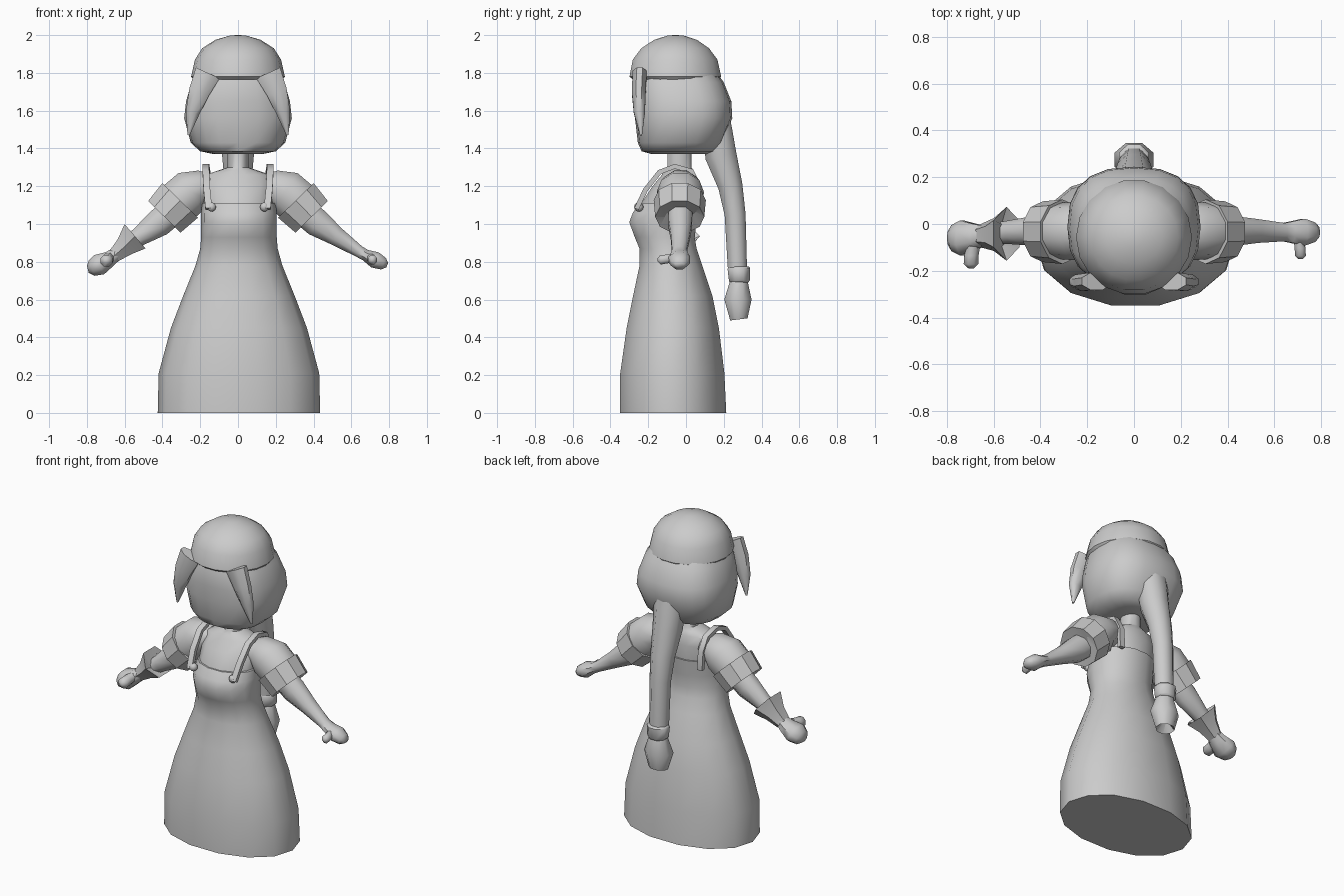
import bpy, bmesh, math
from mathutils import Vector as V

grey = bpy.data.materials.new("plain_grey")
grey.diffuse_color = (0.6, 0.6, 0.6, 1)


def finish(name, bm, angle=50):
    bmesh.ops.remove_doubles(bm, verts=bm.verts, dist=1e-5)
    bmesh.ops.recalc_face_normals(bm, faces=bm.faces)
    me = bpy.data.meshes.new(name)
    bm.to_mesh(me)
    bm.free()
    me.materials.append(grey)
    ob = bpy.data.objects.new(name, me)
    bpy.context.collection.objects.link(ob)
    bpy.ops.object.select_all(action='DESELECT')
    ob.select_set(True)
    bpy.context.view_layer.objects.active = ob
    bpy.ops.object.shade_smooth_by_angle(angle=math.radians(angle))
    return ob


def bridge(name, loops, angle=50, cap=(True, True)):
    bm = bmesh.new()
    rings = [[bm.verts.new(p) for p in lp] for lp in loops]
    n = len(rings[0])
    for a, b in zip(rings, rings[1:]):
        for i in range(n):
            j = (i + 1) % n
            bm.faces.new((a[i], a[j], b[j], b[i]))
    if cap[0]:
        bm.faces.new(rings[0])
    if cap[1]:
        bm.faces.new(rings[-1])
    return finish(name, bm, angle)


def stack(name, rows, n=16, power=1.0, cx=0.0, angle=50):
    """Horizontal rings from rows of (z, half width, front y, back y)."""
    loops = []
    for z, rx, yf, yb in rows:
        lp = []
        for i in range(n):
            a = 2 * math.pi * i / n
            c, s = math.cos(a), math.sin(a)
            x = math.copysign(abs(c) ** power, c) * rx
            y = math.copysign(abs(s) ** power, s) * (yb - yf) / 2
            lp.append((cx + x, (yf + yb) / 2 + y, z))
        loops.append(lp)
    return bridge(name, loops, angle)


def tube(name, rows, n=8, side=(0, 1, 0), angle=50, cap=(True, True), turn=0.5):
    """Rings along a path from rows of (centre, radius across, radius along side)."""
    side = V(side)
    pts = [V(r[0]) for r in rows]
    loops = []
    for k, (c, ra, rb) in enumerate(rows):
        t = (pts[min(k + 1, len(pts) - 1)] - pts[max(k - 1, 0)]).normalized()
        up = side.cross(t).normalized()
        lp = []
        for i in range(n):
            a = 2 * math.pi * (i + turn) / n
            lp.append(V(c) + up * ra * math.cos(a) + side * rb * math.sin(a))
        loops.append(lp)
    return bridge(name, loops, angle, cap)


def ball(name, centre, r, scale=(1, 1, 1)):
    bm = bmesh.new()
    bmesh.ops.create_uvsphere(bm, u_segments=10, v_segments=6, radius=r)
    for v in bm.verts:
        v.co = V([v.co[i] * scale[i] + centre[i] for i in range(3)])
    return finish(name, bm)


# Dress: skirt, waist and bib
stack("dress", [(0, .43, -.355, .22), (.21, .425, -.355, .21), (.45, .36, -.32, .18),
                (.62, .295, -.285, .145), (.78, .23, -.25, .09), (.87, .205, -.25, .06),
                (.93, .2, -.275, .05), (1.01, .2, -.305, .06), (1.06, .2, -.285, .065),
                (1.11, .195, -.25, .07)], 14, .95, .005)

# Upper body and neck
stack("shirt", [(1.0, .18, -.26, .05), (1.11, .185, -.24, .06), (1.2, .19, -.18, .06),
                (1.26, .175, -.13, .05), (1.285, .1, -.115, .04), (1.3, .055, -.1, .03),
                (1.42, .055, -.1, .03)], 14)

# Head with the hair mass behind
stack("head", [(1.37, .13, -.18, .11), (1.385, .2, -.235, .15), (1.43, .25, -.255, .19),
               (1.56, .285, -.27, .245), (1.65, .275, -.275, .24), (1.75, .245, -.27, .2),
               (1.82, .2, -.24, .15)], 20, .8)

# Cap with a turned-in rim
stack("cap", [(1.785, .2, -.25, .14), (1.765, .235, -.285, .175), (1.78, .248, -.303, .19),
              (1.87, .228, -.285, .17), (1.93, .19, -.24, .125), (1.975, .12, -.17, .06),
              (1.997, .045, -.1, -.01), (2.0, .01, -.065, -.045)], 18)

# Ponytail, tie and tuft
tube("ponytail", [((0, .14, 1.64), .08, .09), ((0, .165, 1.5), .085, .1),
                  ((0, .185, 1.36), .09, .09), ((0, .235, 1.2), .07, .075),
                  ((0, .26, 1.05), .06, .065), ((0, .272, .77), .055, .06)], 8, (1, 0, 0))
tube("hair_tie", [((0, .28, .775), .055, .06), ((0, .28, .765), .065, .07),
                  ((0, .283, .7), .06, .065), ((0, .283, .69), .05, .055)], 8, (1, 0, 0))
tuft = tube("hair_tuft", [((0, .28, .7), .05, .055), ((0, .275, .6), .078, .09),
                          ((0, .28, .495), .05, .06), ((0, .28, .56), .01, .012)],
            8, (1, 0, 0))

for s, tag in ((-1, "right"), (1, "left")):
    # Swept front hair lock
    tube(tag + "_hair_lock", [((s * .16, -.245, 1.8), .075, .04),
                              ((s * .205, -.25, 1.7), .06, .04),
                              ((s * .24, -.247, 1.59), .04, .032),
                              ((s * .262, -.238, 1.47), .006, .006)], 8)
    # Shoulder strap and its button
    path = [(.155, -.262, 1.08), (.165, -.215, 1.18), (.17, -.14, 1.275), (.17, -.06, 1.305),
            (.165, .03, 1.28), (.16, .07, 1.2), (.15, .065, 1.08)]
    tube(tag + "_strap", [((s * x, y, z), .018, .025) for x, y, z in path], 4, (1, 0, 0))
    ball(tag + "_button", (s * .14, -.25, 1.09), .025)
    # Puffed sleeve and turned-up cuff
    tube(tag + "_sleeve", [((s * .12, -.03, 1.2), .06, .08), ((s * .19, -.03, 1.195), .095, .105),
                           ((s * .25, -.03, 1.17), .125, .125), ((s * .32, -.03, 1.11), .125, .12)], 10)
    tube(tag + "_cuff", [((s * .32, -.033, 1.11), .1, .1), ((s * .306, -.033, 1.125), .138, .138),
                         ((s * .39, -.033, 1.038), .126, .13), ((s * .375, -.033, 1.055), .07, .07)],
         10, angle=35).data.validate()

# Left bare arm and hand
tube("left_arm", [((.33, -.03, 1.08), .08, .07), ((.42, -.03, 1.005), .08, .068),
                  ((.52, -.03, .935), .055, .055), ((.64, -.035, .855), .034, .042),
                  ((.675, -.035, .835), .033, .05), ((.725, -.035, .81), .048, .062),
                  ((.77, -.035, .79), .036, .045), ((.79, -.035, .782), .014, .025)], 8)
tube("left_thumb", [((.7, -.06, .82), .025, .02), ((.71, -.1, .815), .025, .025),
                    ((.712, -.135, .81), .027, .025), ((.712, -.15, .81), .01, .01)],
     8, (1, 0, 0))

# Right arm, flared glove cuff and gloved hand
tube("right_arm", [((-.33, -.03, 1.08), .08, .07), ((-.42, -.03, 1.005), .08, .068),
                   ((-.52, -.035, .935), .055, .055), ((-.66, -.045, .835), .034, .042)], 8)
tube("right_glove_cuff", [((-.565, -.045, .91), .05, .05), ((-.545, -.042, .935), .098, .115),
                          ((-.6, -.045, .88), .062, .07), ((-.655, -.05, .832), .042, .05)],
     6, angle=35)
tube("right_glove", [((-.64, -.05, .845), .038, .045), ((-.68, -.055, .815), .045, .06),
                     ((-.735, -.06, .785), .062, .08), ((-.775, -.06, .765), .046, .06),
                     ((-.795, -.06, .76), .02, .03)], 8)
tube("right_thumb", [((-.685, -.09, .82), .03, .03), ((-.695, -.13, .81), .033, .033),
                     ((-.697, -.17, .805), .034, .034), ((-.697, -.19, .805), .012, .012)],
     8, (1, 0, 0))
